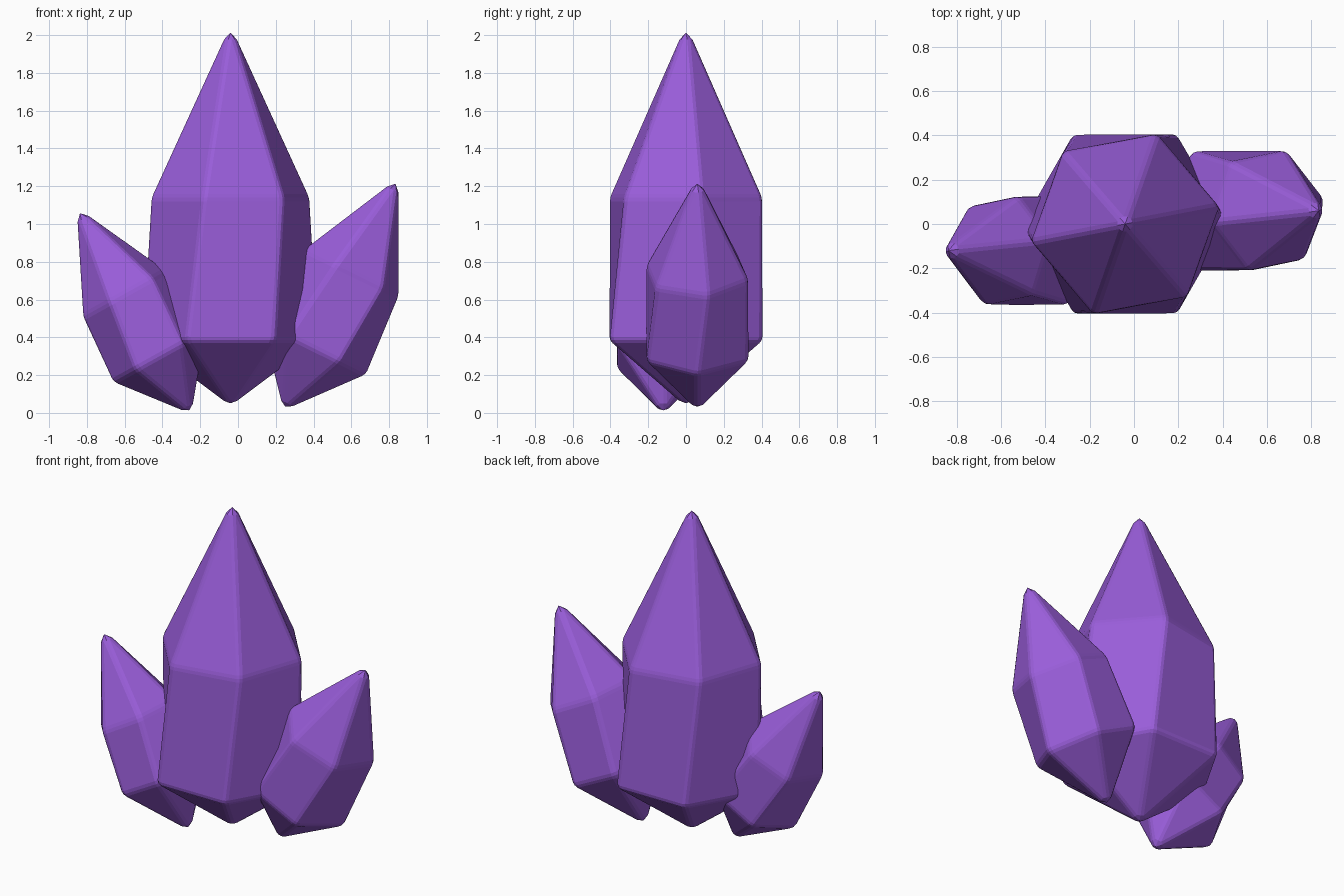
import bpy, bmesh
from math import sin, cos, pi, radians

if "Cube" in bpy.data.objects:
    bpy.data.objects.remove(bpy.data.objects["Cube"])

purple = bpy.data.materials.new("purple_crystal")
purple.diffuse_color = (0.32, 0.11, 0.70, 1)
purple.use_nodes = True
purple.node_tree.nodes["Principled BSDF"].inputs["Base Color"].default_value = purple.diffuse_color


def ring(bm, radius, z, turn):
    return [bm.verts.new((radius * cos(turn + k * pi / 3),
                          radius * sin(turn + k * pi / 3), z)) for k in range(6)]


def crystal(name, base, tilt, r_low, z_low, r_up, z_up, length):
    """Six-sided slightly twisted prism, pointed at both ends, with softened edges."""
    bm = bmesh.new()
    bottom = bm.verts.new((0, 0, 0))
    low = ring(bm, r_low, z_low, 0)
    up = ring(bm, r_up, z_up, radians(10.8))
    top = bm.verts.new((0, 0, length))
    for i in range(6):
        j = (i + 1) % 6
        bm.faces.new((bottom, low[j], low[i]))
        bm.faces.new((low[i], low[j], up[j], up[i]))
        bm.faces.new((up[i], up[j], top))
    bmesh.ops.recalc_face_normals(bm, faces=bm.faces)
    mesh = bpy.data.meshes.new(name)
    bm.to_mesh(mesh)
    bm.free()
    mesh.materials.append(purple)
    ob = bpy.data.objects.new(name, mesh)
    bpy.context.collection.objects.link(ob)
    ob.location = base
    ob.rotation_euler = (0, radians(tilt), 0)
    # softened edges
    bev = ob.modifiers.new("soft_edges", 'BEVEL')
    bev.limit_method = 'NONE'
    bev.width = 0.02
    bev.segments = 2
    return ob


# tall upright crystal in the middle
crystal("center_crystal", (-0.04, 0, 0.033), 0, 0.467, 0.35, 0.43, 1.107, 2.03)
# leaning crystals at each side
crystal("right_crystal", (0.238, 0.06, 0.008), 26.3, 0.312, 0.37, 0.288, 0.82, 1.39)
crystal("left_crystal", (-0.244, -0.12, -0.012), -29, 0.283, 0.355, 0.26, 0.735, 1.27)
